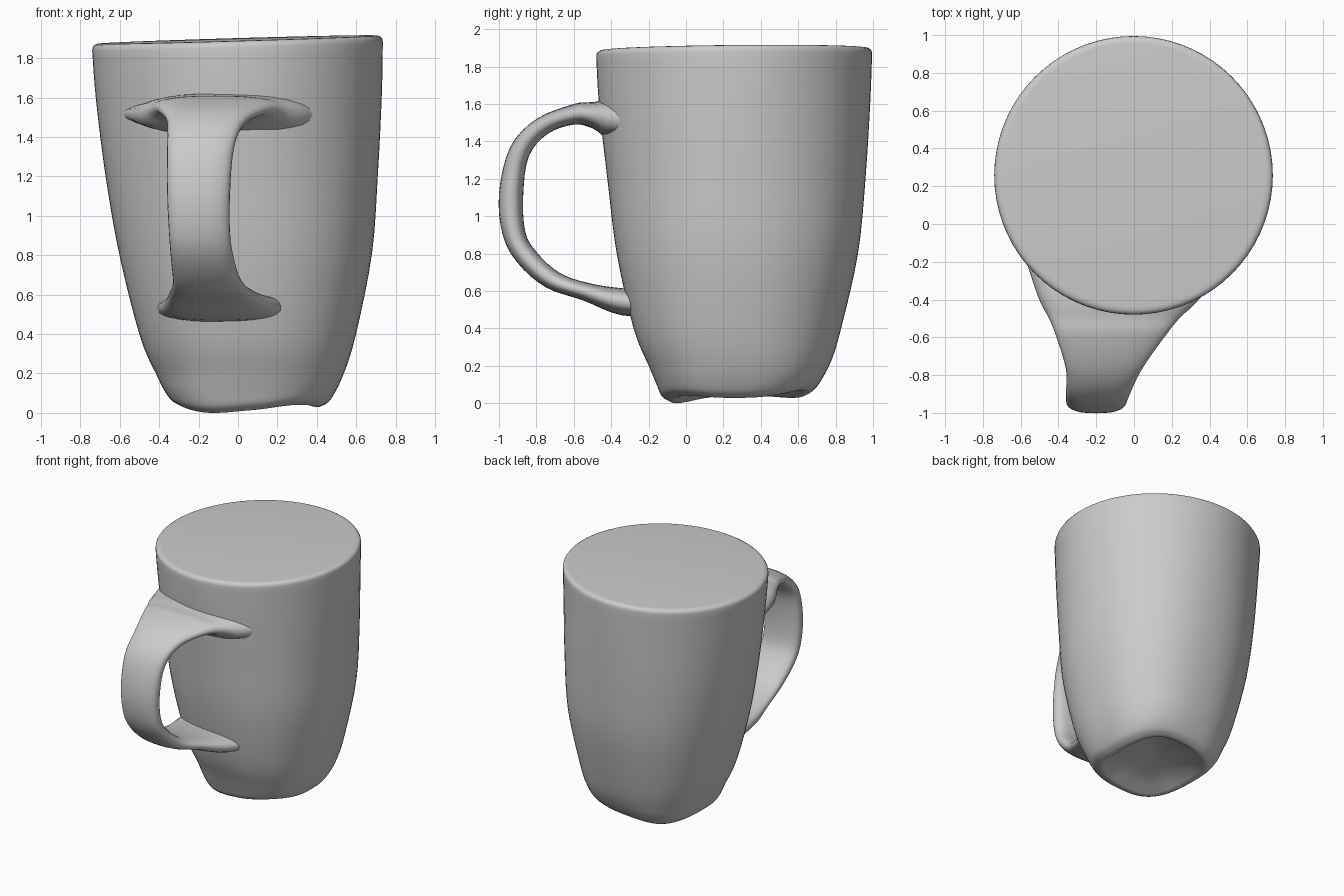
import bpy, bmesh, math
from mathutils import Vector

cube = bpy.data.objects.get("Cube")
if cube:
    bpy.data.objects.remove(cube)

clay = bpy.data.materials.new("plain grey")
clay.use_nodes = True
grey = (0.6, 0.6, 0.6, 1)
clay.diffuse_color = grey
clay.node_tree.nodes["Principled BSDF"].inputs["Base Color"].default_value = grey


def smooth_rows(rows, steps):
    """Catmull-Rom interpolation through rows of numbers."""
    rows = [Vector(r) for r in rows]
    out = []
    last = len(rows) - 1
    for i in range(last):
        a, b, c, d = (rows[min(max(i + k, 0), last)] for k in (-1, 0, 1, 2))
        for s in range(steps):
            t = s / steps
            out.append(0.5 * (2 * b + (c - a) * t + (2 * a - 5 * b + 4 * c - d) * t * t
                              + (3 * b - a - 3 * c + d) * t ** 3))
    return out + [rows[-1]]


def squircle(angle, power):
    """Point on a unit superellipse."""
    c, s = math.cos(angle), math.sin(angle)
    return (math.copysign(abs(c) ** (2 / power), c),
            math.copysign(abs(s) ** (2 / power), s))


def loft(name, rings, sharp_angle):
    """Skin closed rings of points and cap both ends with a fan."""
    bm = bmesh.new()
    loops = [[bm.verts.new(p) for p in ring] for ring in rings]
    n = len(loops[0])
    for low, high in zip(loops, loops[1:]):
        for i in range(n):
            j = (i + 1) % n
            bm.faces.new((low[i], low[j], high[j], high[i]))
    for end in (loops[0], loops[-1]):
        middle = bm.verts.new(sum((v.co for v in end), Vector()) / n)
        for i in range(n):
            bm.faces.new((end[i], end[(i + 1) % n], middle))
    bmesh.ops.recalc_face_normals(bm, faces=bm.faces)
    mesh = bpy.data.meshes.new(name)
    bm.to_mesh(mesh)
    bm.free()
    mesh.materials.append(clay)
    obj = bpy.data.objects.new(name, mesh)
    bpy.context.collection.objects.link(obj)
    bpy.ops.object.select_all(action='DESELECT')
    obj.select_set(True)
    bpy.context.view_layer.objects.active = obj
    bpy.ops.object.shade_smooth_by_angle(angle=math.radians(sharp_angle))
    return obj


# Cup body: height, left and right edge, front and back edge, squareness
body_rows = [
    (0.00, -0.30, 0.41, -0.08, 0.65, 2.5),
    (0.03, -0.34, 0.46, -0.13, 0.69, 2.5),
    (0.10, -0.38, 0.50, -0.16, 0.73, 2.5),
    (0.20, -0.42, 0.54, -0.20, 0.77, 2.4),
    (0.40, -0.50, 0.60, -0.28, 0.83, 2.3),
    (0.80, -0.60, 0.68, -0.37, 0.92, 2.2),
    (1.20, -0.67, 0.71, -0.42, 0.96, 2.1),
    (1.60, -0.72, 0.73, -0.465, 0.985, 2.0),
    (1.86, -0.74, 0.735, -0.48, 0.995, 2.0),
]


def body_ring(row, inset=0.0, lift=0.0):
    z, x0, x1, y0, y1, power = row
    ring = []
    for i in range(72):
        angle = math.tau * i / 72
        u, v = squircle(angle, power)
        x = (x0 + x1) / 2 + u * ((x1 - x0) / 2 - inset)
        y = (y0 + y1) / 2 + v * ((y1 - y0) / 2 - inset)
        # uneven foot and slightly tilted rim
        turn = angle + 2
        foot = 0.035 - 0.02 * math.cos(turn) - 0.015 * math.cos(3 * turn)
        foot *= max(0, 1 - z / 0.25)
        tilt = (0.03 * x + 0.01 * (y - 0.25)) * z / 1.9
        ring.append((x, y, z + lift + foot + tilt))
    return ring


rows = smooth_rows(body_rows, 4)
under = [body_ring(rows[0], 0.07, 0.035), body_ring(rows[0], 0.03, 0.004)]
lip = [body_ring(rows[-1], inset, lift)
       for inset, lift in ((0.002, 0.015), (0.009, 0.026), (0.022, 0.033), (0.04, 0.035))]
loft("cup_body", under + [body_ring(r) for r in rows] + lip, 50)

# Handle: side edges in x, then outer (y, z) and inner (y, z) of the strap
handle_rows = [
    (-0.60, 0.55, -0.10, 1.58, -0.10, 1.46),
    (-0.51, 0.36, -0.38, 1.62, -0.38, 1.41),
    (-0.45, 0.24, -0.50, 1.61, -0.50, 1.47),
    (-0.41, 0.16, -0.60, 1.60, -0.60, 1.49),
    (-0.36, 0.04, -0.80, 1.52, -0.74, 1.44),
    (-0.36, -0.02, -0.94, 1.37, -0.84, 1.32),
    (-0.36, -0.04, -1.00, 1.12, -0.87, 1.12),
    (-0.35, -0.04, -0.98, 0.90, -0.86, 0.92),
    (-0.34, -0.02, -0.90, 0.75, -0.80, 0.81),
    (-0.33, 0.02, -0.75, 0.62, -0.68, 0.70),
    (-0.35, 0.09, -0.55, 0.55, -0.53, 0.645),
    (-0.38, 0.20, -0.34, 0.47, -0.34, 0.615),
    (-0.42, 0.32, -0.05, 0.46, -0.05, 0.60),
]
rings = []
for x0, x1, yo, zo, yi, zi in smooth_rows(handle_rows, 4):
    outer, inner = Vector((0, yo, zo)), Vector((0, yi, zi))
    centre = (outer + inner) / 2 + Vector(((x0 + x1) / 2, 0, 0))
    ring = []
    for i in range(28):
        u, v = squircle(math.tau * i / 28, 2.5)
        ring.append(centre + Vector((u * (x1 - x0) / 2, 0, 0)) + v * (outer - inner) / 2)
    rings.append(ring)
loft("handle", rings, 60)
